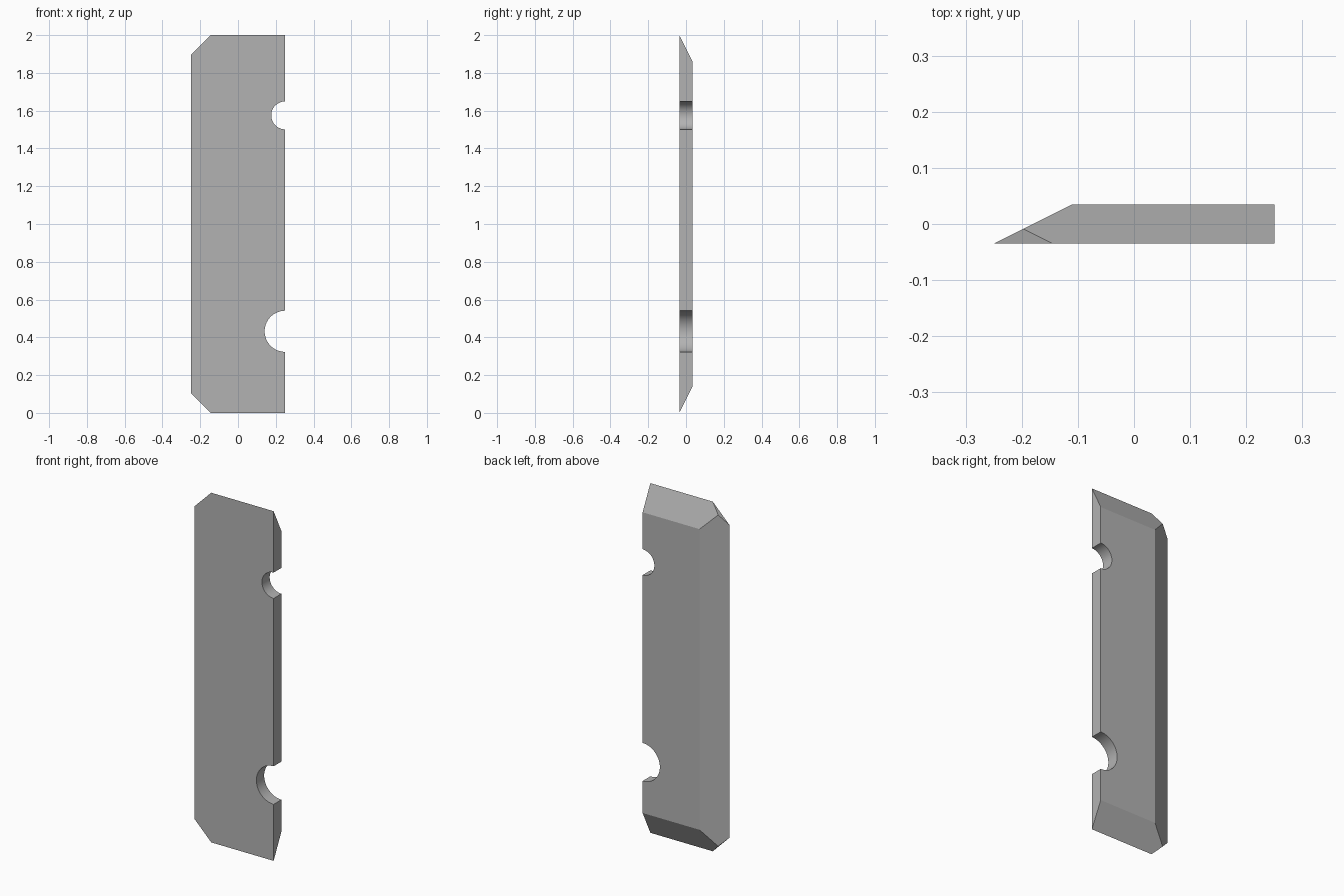
import bpy, bmesh, math
from mathutils import Vector

cube = bpy.data.objects.get("Cube")
if cube:
    bpy.data.objects.remove(cube, do_unlink=True)

HALF_W, HALF_T, HEIGHT = 0.25, 0.035, 2.0
BEVEL = 0.14      # run of the sloped edges across the thickness
CORNER = 0.105    # clipped corners
NOTCHES = [(0.432, 0.109), (1.575, 0.074)]  # centre height, radius
STEPS = 32


def make_material(name, grey):
    mat = bpy.data.materials.new(name)
    mat.use_nodes = True
    colour = (grey, grey, grey, 1)
    mat.diffuse_color = colour
    mat.node_tree.nodes["Principled BSDF"].inputs["Base Color"].default_value = colour
    return mat


def slice_off(bm, point, normal):
    """Remove everything beyond a plane and cap the cut."""
    geom = bm.verts[:] + bm.edges[:] + bm.faces[:]
    cut = bmesh.ops.bisect_plane(bm, geom=geom, dist=1e-5, plane_co=point,
                                 plane_no=Vector(normal).normalized(), clear_outer=True)
    edges = [e for e in cut["geom_cut"] if isinstance(e, bmesh.types.BMEdge)]
    bmesh.ops.holes_fill(bm, edges=edges, sides=0)


# Front outline with half-round notches in the +x edge
outline = [(-HALF_W, 0), (HALF_W, 0)]
for centre, radius in NOTCHES:
    for i in range(STEPS + 1):
        a = math.pi * i / STEPS
        outline.append((HALF_W - radius * math.sin(a), centre - radius * math.cos(a)))
outline += [(HALF_W, HEIGHT), (-HALF_W, HEIGHT)]

# Extrude the plate through its thickness
bm = bmesh.new()
face = bm.faces.new([bm.verts.new((x, -HALF_T, z)) for x, z in outline])
ext = bmesh.ops.extrude_face_region(bm, geom=[face])
verts = [v for v in ext["geom"] if isinstance(v, bmesh.types.BMVert)]
bmesh.ops.translate(bm, verts=verts, vec=(0, 2 * HALF_T, 0))

# Sloped side, top and bottom, all narrowing toward the back
t = 2 * HALF_T
slice_off(bm, (-HALF_W, -HALF_T, 1), (-t, BEVEL, 0))
for z, up in ((0, -1), (HEIGHT, 1)):
    slice_off(bm, (0, -HALF_T, z), (0, BEVEL, up * t))

# Clipped corners on the sloped side
for z, up in ((0, -1), (HEIGHT, 1)):
    slice_off(bm, (-HALF_W + CORNER, 0, z), (-1, 0, up))

bmesh.ops.recalc_face_normals(bm, faces=bm.faces[:])
mesh = bpy.data.meshes.new("beveled_plate")
bm.to_mesh(mesh)
bm.free()
plate = bpy.data.objects.new("beveled_plate", mesh)
bpy.context.collection.objects.link(plate)
mesh.materials.append(make_material("plain grey", 0.45))

bpy.ops.object.select_all(action="DESELECT")
plate.select_set(True)
bpy.context.view_layer.objects.active = plate
bpy.ops.object.shade_smooth_by_angle(angle=math.radians(25))
